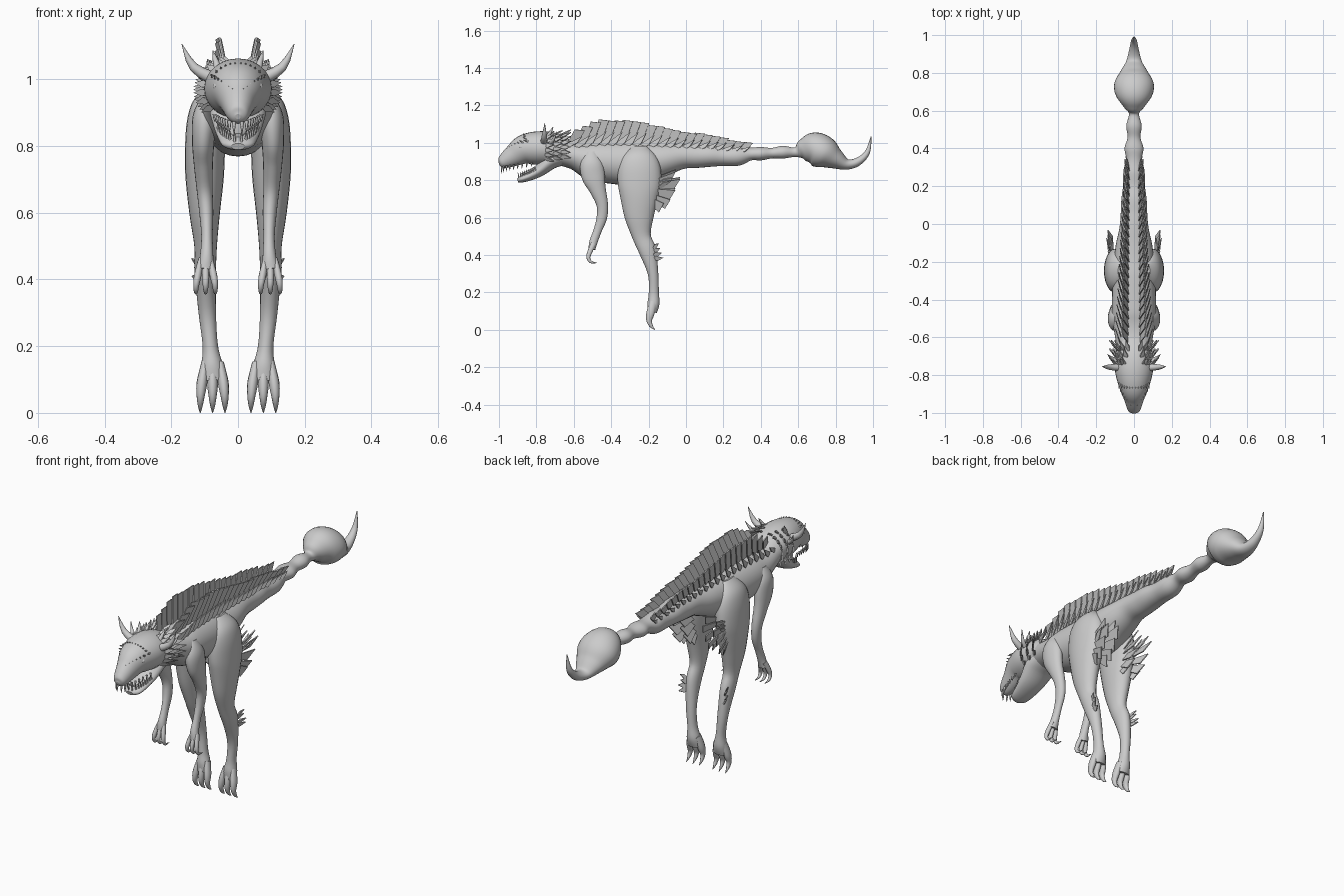
import bpy, bmesh, math, random
from mathutils import Vector as V
random.seed(4)


def catmull(rows, sub):
    out = []
    n = len(rows)
    for i in range(n - 1):
        p = [rows[max(i - 1, 0)], rows[i], rows[i + 1], rows[min(i + 2, n - 1)]]
        for k in range(sub):
            t = k / sub
            out.append([0.5 * (2 * b + (c - a) * t + (2 * a - 5 * b + 4 * c - d) * t * t
                               + (3 * b - a - 3 * c + d) * t ** 3) for a, b, c, d in zip(*p)])
    return out + [list(rows[-1])]


def tube(bm, rows, sides=20, sub=5):
    """Loft elliptical rings; each row is x, y, z, half width, half depth."""
    rows = catmull(rows, sub)
    pts = [V(r[:3]) for r in rows]
    rings = []
    for i, r in enumerate(rows):
        t = (pts[min(i + 1, len(pts) - 1)] - pts[max(i - 1, 0)]).normalized()
        side = (V((1, 0, 0)) - t * t.x).normalized()
        up = side.cross(t)
        a, b = max(r[3], 0.001), max(r[4], 0.001)
        rings.append([bm.verts.new(pts[i] + side * a * math.cos(q) + up * b * math.sin(q))
                      for q in (2 * math.pi * k / sides for k in range(sides))])
    for r0, r1 in zip(rings, rings[1:]):
        for k in range(sides):
            j = (k + 1) % sides
            bm.faces.new((r0[k], r0[j], r1[j], r1[k]))
    bm.faces.new(rings[0])
    bm.faces.new(rings[-1])


def spike(bm, base, tip, r, bend=(0, 0, 0), sides=8):
    b, t = V(base), V(tip)
    m = (b + t) / 2 + V(bend)
    tube(bm, [(*b, r, r), (*m, r * .7, r * .7), (*t, .001, .001)], sides, 3)


def card(bm, pts):
    bm.faces.new([bm.verts.new(p) for p in pts])


def leaf(bm, base, tip, wide):
    b, t, w = V(base), V(tip), V(wide)
    m = b.lerp(t, .4)
    card(bm, [b - w * .5, m - w, t, m + w, b + w * .5])


def finish(name, bm, mirror=False, smooth=True, thick=0):
    bmesh.ops.recalc_face_normals(bm, faces=bm.faces)
    me = bpy.data.meshes.new(name)
    bm.to_mesh(me)
    bm.free()
    ob = bpy.data.objects.new(name, me)
    bpy.context.collection.objects.link(ob)
    if mirror:
        ob.modifiers.new("mirror", 'MIRROR').use_mirror_merge = False
    if thick:
        s = ob.modifiers.new("thickness", 'SOLIDIFY')
        s.thickness, s.offset = thick, 0
    if smooth:
        for p in me.polygons:
            p.use_smooth = len(p.vertices) == 4
    return ob


def center(rows):
    return [(0, *r) for r in rows]


def lerp_table(table, y):
    for (y0, a), (y1, b) in zip(table, table[1:]):
        if y <= y1:
            return a + (b - a) * max(0, (y - y0) / (y1 - y0))
    return table[-1][1]


# Torso running into the segmented tail, bulb and stinger
bm = bmesh.new()
tube(bm, center([
    (-.72, .96, .08, .07), (-.6, .932, .1, .073), (-.5, .905, .115, .107), (-.4, .897, .117, .115),
    (-.25, .89, .112, .12), (-.12, .912, .098, .09), (-.02, .93, .077, .07), (.06, .93, .07, .064),
    (.13, .932, .067, .06), (.2, .928, .058, .052), (.28, .93, .056, .052), (.345, .94, .042, .034),
    (.4, .942, .05, .036), (.46, .945, .034, .028), (.52, .95, .041, .034), (.585, .95, .027, .026),
    (.625, .962, .058, .058), (.68, .968, .096, .088), (.74, .948, .105, .086), (.8, .913, .075, .055),
    (.86, .885, .042, .029), (.92, .9, .026, .022), (.97, .95, .015, .014), (.99, 1.035, .002, .002)]), 28, 6)
finish("torso_and_tail", bm)

# Skull with upper jaw
bm = bmesh.new()
tube(bm, center([
    (-.62, .94, .085, .065), (-.7, .965, .098, .085), (-.78, .972, .1, .09), (-.86, .965, .08, .08),
    (-.92, .933, .055, .06), (-.965, .906, .04, .043), (-.99, .892, .028, .028), (-1, .888, .008, .008)]), 28, 6)
finish("skull", bm)

# Lower jaw and tongue
bm = bmesh.new()
tube(bm, center([
    (-.66, .93, .08, .05), (-.72, .905, .085, .045), (-.78, .855, .072, .034), (-.83, .825, .06, .025),
    (-.88, .805, .047, .018), (-.9, .798, .02, .01)]), 24)
finish("lower_jaw", bm)
bm = bmesh.new()
tube(bm, center([(-.75, .9, .03, .01), (-.83, .85, .03, .01), (-.88, .832, .015, .006)]), 12)
finish("tongue", bm)

# Teeth along both jaws
bm = bmesh.new()
for i in range(9):
    t = i / 8
    x = .012 + .058 * t ** .7
    y, z = -.985 + .16 * t ** 1.3, .873 + .022 * t
    spike(bm, (x, y, z), (x, y - .003, z - .036 + .014 * t), .006, sides=6)
    x = .01 + .05 * t ** .6
    y, z = -.893 + .09 * t, .808 + .04 * t
    spike(bm, (x, y, z), (x, y - .006, z + .034 - .01 * t), .005, sides=6)
finish("teeth", bm, True)

# Eyes and rows of small studs over the brow and down the snout
bm = bmesh.new()
for sx in (-1, 1):
    m = bmesh.ops.create_uvsphere(bm, u_segments=12, v_segments=8, radius=.013)
    bmesh.ops.translate(bm, vec=(sx * .062, -.88, .978), verts=m["verts"])
finish("eyes", bm)
bm = bmesh.new()
for i in range(6):
    t = i / 5
    x = .008 + .066 * t
    spike(bm, (x, -.855 + .015 * t, 1.035 - .03 * t * t), (x * 1.1, -.87, 1.05 - .035 * t * t), .006, sides=6)
    x = .065 - .05 * t
    spike(bm, (x, -.87 - .07 * t, 1.0 - .04 * t), (x * 1.1, -.89 - .07 * t, 1.012 - .04 * t), .006, sides=6)
finish("brow_studs", bm, True)

# Curved horns
bm = bmesh.new()
spike(bm, (.07, -.76, 1.0), (.168, -.755, 1.105), .02, (.014, .0, -.016), 12)
spike(bm, (.08, -.73, .99), (.14, -.69, 1.06), .013, (.008, 0, -.008))
spike(bm, (.06, -.74, 1.03), (.075, -.71, 1.085), .012)
finish("horns", bm, True)

# Frill of spikes round the cheeks
bm = bmesh.new()
for ring in range(3):
    for i in range(7):
        a = math.radians(-35 + 16 * i + 5 * ring)
        y = -.76 + .045 * ring
        c, s = math.cos(a), math.sin(a)
        b = V((.09 * c, y, .965 + .08 * s))
        leaf(bm, b, b + V((.042 * c, .055, .03 * s)), (-.011 * s, 0, .011 * c))
finish("cheek_frill", bm, True, False, .006)

# Rows of swept-back plates along the back
back = [(-.68, 1.02), (-.6, 1.0), (-.4, 1.0), (-.1, .99), (.1, .985), (.35, .965)]
crest = [(-.66, 1.03), (-.57, 1.08), (-.46, 1.13), (-.25, 1.11), (0, 1.06), (.34, 1.0)]
bm = bmesh.new()
n = 22
for i in range(n):
    y = -.64 + .9 * i / (n - 1)
    f = 1 - .55 * i / (n - 1)
    z, top = lerp_table(back, y) - .02, lerp_table(crest, y + .06) + random.uniform(-.006, .006)
    x = .012 + .012 * f
    o = .035 * f
    card(bm, [(x, y, z), (x + .01, y + .05, z), (x + o + .01, y + .1, top - .006), (x + o, y + .045, top)])
    # outer row of pointed blades
    x = .065 * f + .005
    leaf(bm, (x, y, z - .015), (x + .028 * f, y + .085, z + (top - z) * .55), (.008, .024, 0))
finish("back_plates", bm, True, False, .005)

# Hind legs with clawed toes
bm = bmesh.new()
tube(bm, [
    (.07, -.25, .98, .015, .04), (.082, -.25, .93, .05, .09), (.093, -.25, .87, .06, .113),
    (.099, -.248, .78, .06, .116), (.1, -.25, .7, .057, .1), (.1, -.25, .6, .046, .077),
    (.097, -.237, .5, .034, .05), (.098, -.205, .42, .032, .046), (.092, -.176, .3, .026, .028),
    (.083, -.172, .2, .023, .027), (.078, -.174, .14, .033, .032), (.076, -.18, .095, .036, .024)], 24)
for k in (-1, 0, 1):
    x = .076 + k * .022
    tube(bm, [(x, -.175, .15, .012, .02), (x + k * .01, -.19, .09, .016, .022), (x + k * .014, -.197, .05, .012, .015),
              (x + k * .015, -.185, .02, .007, .009), (x + k * .015, -.165, 0, .001, .001)], 12)
finish("hind_leg", bm, True)

# Arms with hooked fingers
bm = bmesh.new()
tube(bm, [
    (.085, -.505, .95, .02, .03), (.098, -.505, .89, .037, .06), (.104, -.495, .82, .034, .062),
    (.104, -.472, .75, .029, .044), (.1, -.448, .67, .024, .031), (.095, -.45, .6, .021, .028),
    (.093, -.473, .53, .017, .022), (.094, -.495, .47, .02, .022), (.098, -.503, .43, .025, .018)], 20)
for k in (-1, 0, 1):
    x = .097 + k * .014
    tube(bm, [(x, -.495, .46, .008, .014), (x + k * .009, -.515, .415, .011, .013), (x + k * .014, -.522, .385, .009, .01),
              (x + k * .015, -.508, .363, .006, .007), (x + k * .015, -.475, .358, .001, .001)], 12)
finish("arm", bm, True)

# Ragged plates behind the thighs and blades behind the shins
bm = bmesh.new()
for i, (z, dy, dz) in enumerate([(.8, .1, .03), (.78, .13, .01), (.75, .11, -.02), (.72, .09, -.04), (.7, .06, -.04)]):
    for j in range(2):
        x = .075 + .04 * j
        b = V((x, -.165 - .006 * i, z - .01 * j))
        d = V((.012 * (1 if j else -1), dy, dz))
        w = V((.012, .01, .026))
        card(bm, [b - w * .6, b + d * .9 - w, b + d + w, b + w * .6])
for i in range(4):
    leaf(bm, (.112 + .004 * (i % 2), -.175, .38 + .018 * i), (.13 + .008 * (i % 2), -.122 - .008 * i, .385 + .026 * i), (.004, -.004, .012))
for i in range(3):
    leaf(bm, (.12, -.15, .76 + .02 * i), (.145 - .015 * i, -.075, .8 + .014 * i), (.008, 0, .012))
finish("leg_blades", bm, True, False, .005)
